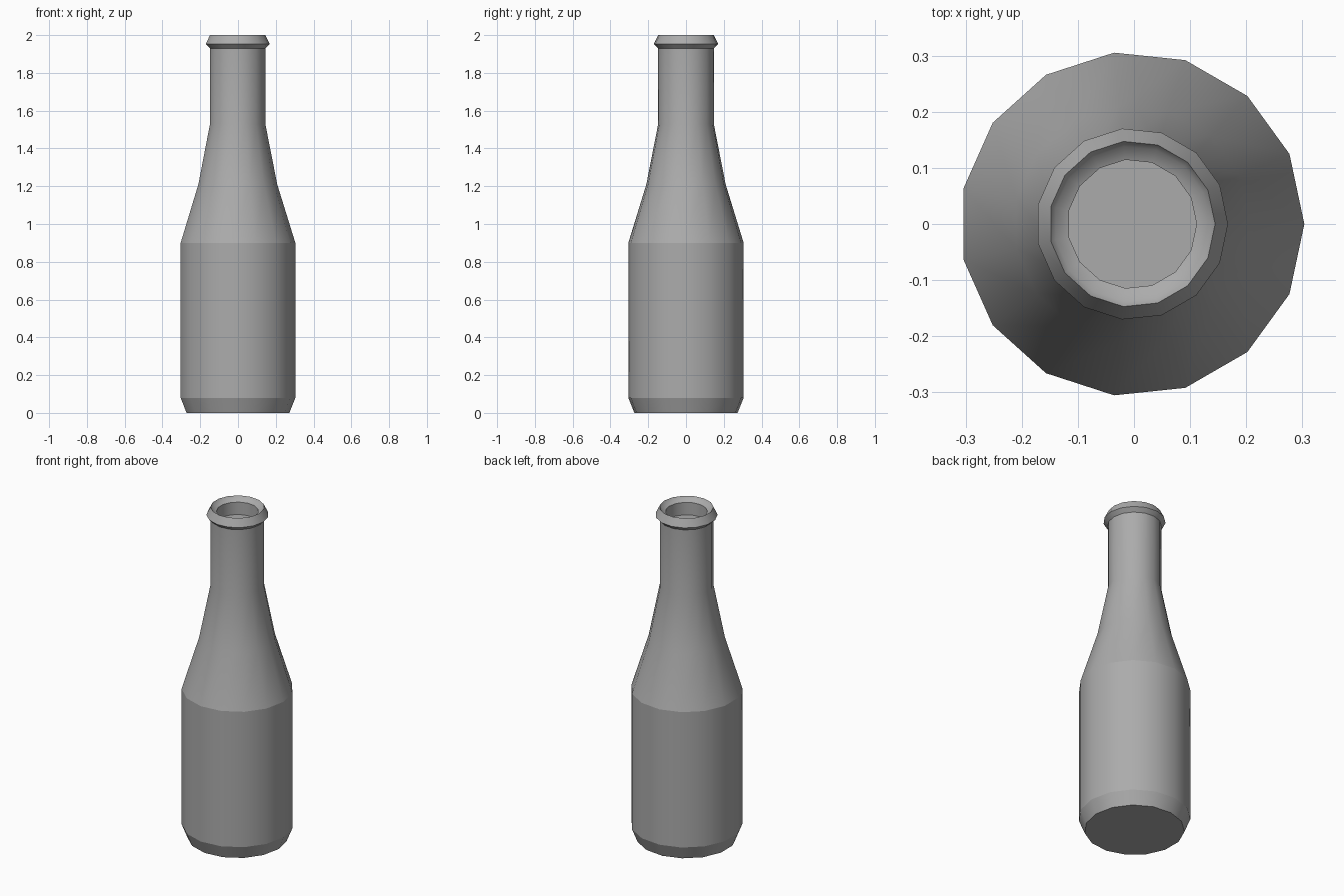
import bpy, bmesh
from math import cos, sin, tau

cube = bpy.data.objects.get("Cube")
if cube:
    bpy.data.objects.remove(cube, do_unlink=True)

SIDES = 15
SHIFT = -0.0034  # centres the odd-sided outline on x = 0

# Radius, height and whether the ring is a sharp crease
PROFILE = [
    (0.275, 0.0, True), (0.307, 0.08, True),       # base bevel
    (0.307, 0.90, True), (0.211, 1.21, False),     # body and shoulder
    (0.148, 1.53, False), (0.148, 1.93, True),     # neck
    (0.171, 1.953, True), (0.148, 2.0, True),      # lip
    (0.139, 1.985, False), (0.115, 1.975, True),   # inside of mouth
    (0.115, 1.90, True),
]

glass = bpy.data.materials.new("grey glass")
glass.use_nodes = True
grey = (0.41, 0.41, 0.41, 1.0)
glass.diffuse_color = grey
glass.node_tree.nodes["Principled BSDF"].inputs["Base Color"].default_value = grey


def lathe(name, profile, material):
    """Spin a profile into a closed, smooth shaded solid."""
    bm = bmesh.new()
    rings = []
    for r, z, _ in profile:
        rings.append([bm.verts.new((SHIFT + r * cos(tau * i / SIDES),
                                    r * sin(tau * i / SIDES), z))
                      for i in range(SIDES)])
    for low, high in zip(rings, rings[1:]):
        for i in range(SIDES):
            j = (i + 1) % SIDES
            bm.faces.new((low[i], low[j], high[j], high[i]))
    bm.faces.new(rings[0][::-1])
    bm.faces.new(rings[-1])
    for face in bm.faces:
        face.smooth = True
    # Crease the chosen rings
    for ring, (_, _, sharp) in zip(rings, profile):
        for i in range(SIDES):
            bm.edges.get((ring[i], ring[(i + 1) % SIDES])).smooth = not sharp
    mesh = bpy.data.meshes.new(name)
    bm.to_mesh(mesh)
    bm.free()
    mesh.materials.append(material)
    obj = bpy.data.objects.new(name, mesh)
    bpy.context.collection.objects.link(obj)
    return obj


lathe("bottle", PROFILE, glass)
